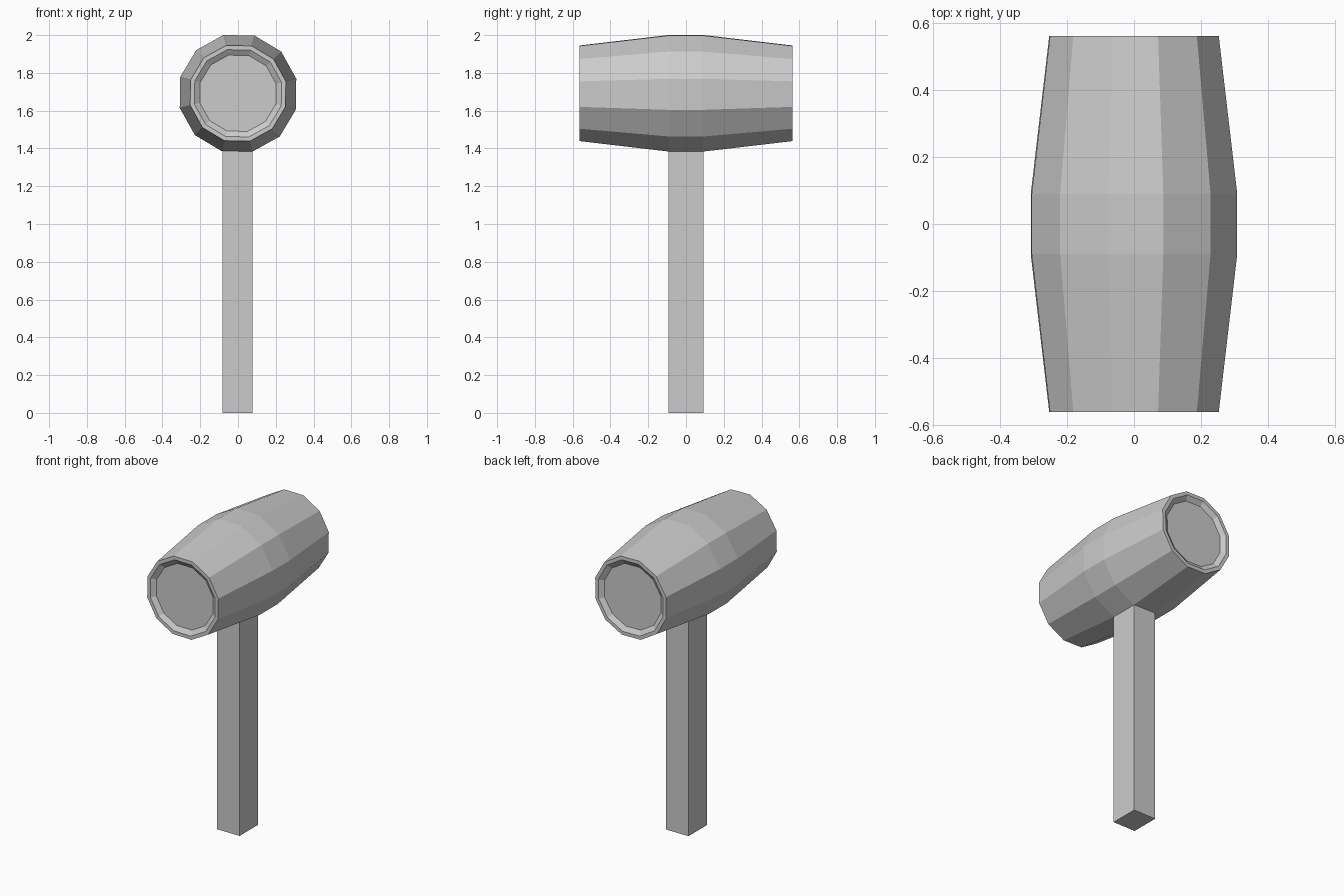
import bpy, bmesh
from math import cos, sin, radians

if "Cube" in bpy.data.objects:
    bpy.data.objects.remove(bpy.data.objects["Cube"])

SIDES = 12
CENTRE_Z = 1.692


def finish(bm, name):
    bmesh.ops.recalc_face_normals(bm, faces=bm.faces)
    mesh = bpy.data.meshes.new(name)
    bm.to_mesh(mesh)
    bm.free()
    obj = bpy.data.objects.new(name, mesh)
    bpy.context.collection.objects.link(obj)
    return obj


# Barrel head: 12-sided rings lofted along y, with shallow dished ends
half = [(0.09, 0.318), (0.5625, 0.261), (0.5625, 0.238), (0.542, 0.208)]
profile = [(-y, r) for y, r in reversed(half)] + half
bm = bmesh.new()
rings = []
for y, r in profile:
    angles = [radians(14 + 360 / SIDES * i) for i in range(SIDES)]
    rings.append([bm.verts.new((r * cos(a), y, CENTRE_Z + r * sin(a))) for a in angles])
for a, b in zip(rings, rings[1:]):
    for i in range(SIDES):
        j = (i + 1) % SIDES
        bm.faces.new((a[i], a[j], b[j], b[i]))
bm.faces.new(rings[0])
bm.faces.new(rings[-1])
finish(bm, "mallet_head")

# Square handle, running slightly into the head
HANDLE_TOP = 1.42
bm = bmesh.new()
bmesh.ops.create_cube(bm, size=1)
bmesh.ops.scale(bm, vec=(0.16, 0.186, HANDLE_TOP), verts=bm.verts)
bmesh.ops.translate(bm, vec=(-0.003, 0, HANDLE_TOP / 2), verts=bm.verts)
finish(bm, "handle")
